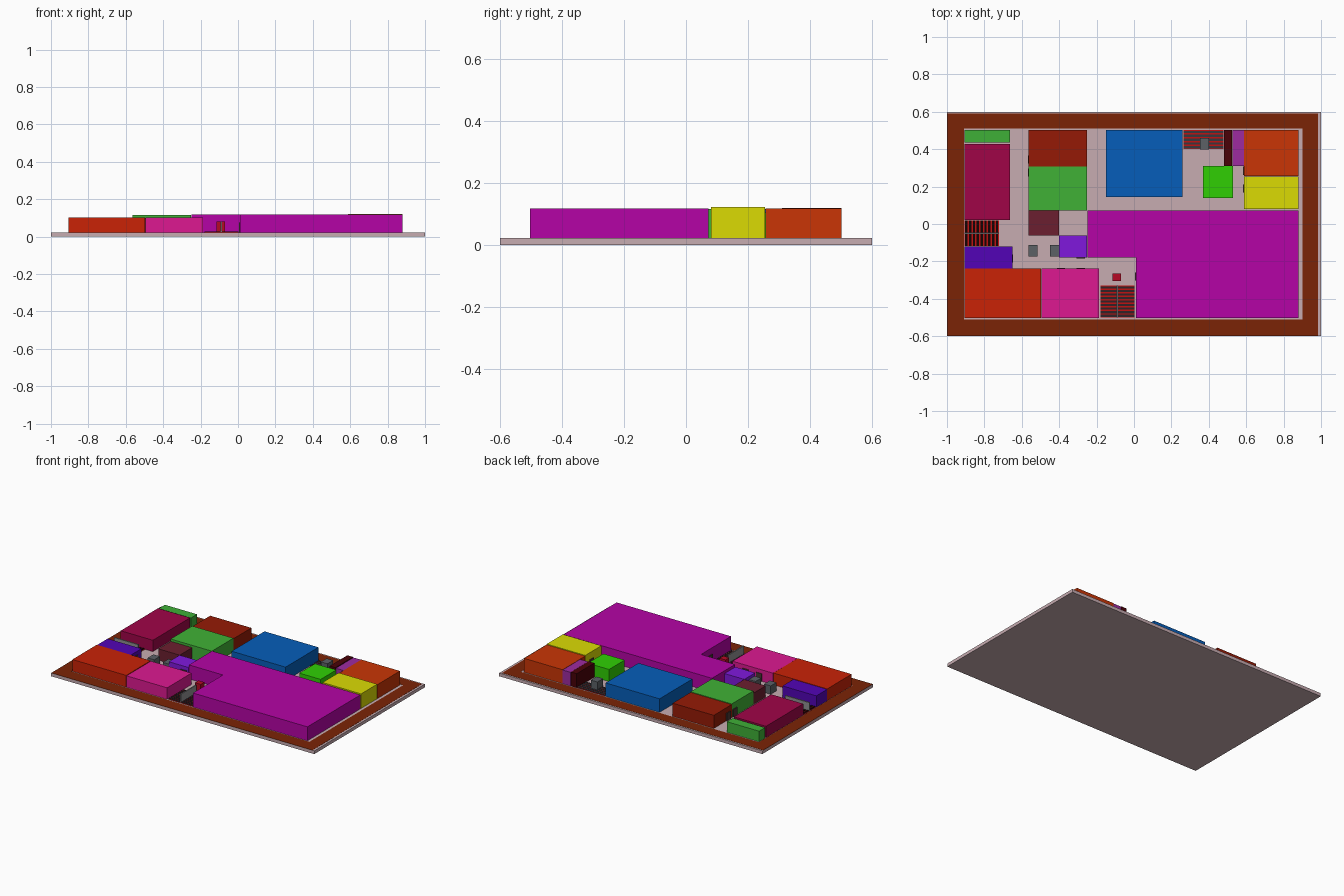
import bpy, bmesh

if "Cube" in bpy.data.objects:
    bpy.data.objects.remove(bpy.data.objects["Cube"])

FLOOR = 0.022
mats = {}


def material(hexcol):
    if hexcol not in mats:
        m = bpy.data.materials.new("colour_" + hexcol)
        rgb = [(int(hexcol[i:i + 2], 16) / 255) ** 2.2 for i in (0, 2, 4)]
        m.diffuse_color = (*rgb, 1)
        m.use_nodes = True
        m.node_tree.nodes["Principled BSDF"].inputs["Base Color"].default_value = m.diffuse_color
        mats[hexcol] = m
    return mats[hexcol]


def prism(name, outline, z0, z1, col):
    """Extrude a plan outline between two heights."""
    bm = bmesh.new()
    base = bm.faces.new([bm.verts.new((x, y, z0)) for x, y in outline])
    ext = bmesh.ops.extrude_face_region(bm, geom=[base])
    for v in ext["geom"]:
        if isinstance(v, bmesh.types.BMVert):
            v.co.z = z1
    bmesh.ops.recalc_face_normals(bm, faces=bm.faces)
    me = bpy.data.meshes.new(name)
    bm.to_mesh(me)
    bm.free()
    me.materials.append(material(col))
    ob = bpy.data.objects.new(name, me)
    bpy.context.collection.objects.link(ob)
    return ob


def box(name, x0, x1, y0, y1, z0, z1, col):
    return prism(name, [(x0, y0), (x1, y0), (x1, y1), (x0, y1)], z0, z1, col)


# Floor slab and flat brown walkway around it
box("floor_slab", -1, 1, -0.6, 0.6, 0, FLOOR, "C6ABB0")
for name, x0, x1, y0, y1 in [
        ("walkway_left", -1, -0.91, -0.6, 0.59),
        ("walkway_right", 0.9, 0.985, -0.6, 0.59),
        ("walkway_front", -0.91, 0.9, -0.6, -0.51),
        ("walkway_back", -0.91, 0.9, 0.51, 0.59)]:
    box(name, x0, x1, y0, y1, FLOOR, FLOOR + 0.001, "7A280E")

# Library, L-shaped
prism("library", [(0.01, -0.503), (0.88, -0.503), (0.88, 0.072), (-0.248, 0.072),
                  (-0.248, -0.178), (0.01, -0.178)], FLOOR, 0.118, "B30CA4")

# Rectangular rooms: x0, x1, y0, y1, top, colour
rooms = {
    "physics_lab": (-0.907, -0.663, 0.022, 0.427, 0.1, "9E0D49"),
    "storage_room": (-0.907, -0.663, 0.437, 0.502, 0.095, "41AE3A"),
    "back_classroom": (-0.563, -0.25, 0.307, 0.502, 0.112, "94200E"),
    "large_staff_room": (-0.563, -0.25, 0.073, 0.307, 0.116, "42B039"),
    "maroon_room": (-0.563, -0.4, -0.062, 0.073, 0.1, "6B2433"),
    "violet_room": (-0.4, -0.25, -0.18, -0.062, 0.1, "7F1FDB"),
    "auditorium": (-0.15, 0.26, 0.145, 0.502, 0.115, "0E5EB8"),
    "narrow_dark_room": (0.48, 0.523, 0.31, 0.502, 0.119, "4A0710"),
    "narrow_purple_room": (0.527, 0.587, 0.31, 0.502, 0.116, "9C2F9E"),
    "orange_room": (0.587, 0.88, 0.257, 0.502, 0.118, "C8380E"),
    "yellow_room": (0.587, 0.88, 0.08, 0.255, 0.122, "DADA0C"),
    "small_staff_room": (0.368, 0.53, 0.14, 0.31, 0.105, "33CE0C"),
    "indigo_room": (-0.907, -0.65, -0.238, -0.12, 0.1, "530CB4"),
    "front_classroom": (-0.907, -0.498, -0.503, -0.238, 0.103, "C8270F"),
    "computer_lab": (-0.495, -0.187, -0.503, -0.238, 0.101, "DC1F90"),
}
for name, (x0, x1, y0, y1, top, col) in rooms.items():
    box(name, x0, x1, y0, y1, FLOOR, top, col)

# Lift shafts and the red pillar
for i, (x, y) in enumerate([(-0.54, -0.143), (-0.425, -0.143), (0.377, 0.428)]):
    box(f"lift_shaft_{i}", x - 0.025, x + 0.025, y - 0.031, y + 0.031, FLOOR, 0.08, "5C6166")
box("red_pillar", -0.115, -0.07, -0.305, -0.265, FLOOR, 0.08, "B5122A")


# Staircases: red landing with dark low treads and a dividing wall
def stairs(name, x0, x1, y0, y1, count, along_x, tread_col, divider=True):
    z = FLOOR + 0.003
    box(name + "_landing", x0, x1, y0, y1, FLOOR, z, "C01818")
    a, b = (x0, x1) if along_x else (y0, y1)
    step = (b - a) / count
    for i in range(count):
        lo, hi = a + (i + 0.2) * step, a + (i + 0.8) * step
        span = (lo, hi, y0, y1) if along_x else (x0, x1, lo, hi)
        box(f"{name}_tread_{i}", *span, z, z + 0.003, tread_col)
    if divider:
        if along_x:
            m = (y0 + y1) / 2
            box(name + "_divider", x0, x1, m - 0.004, m + 0.004, z, 0.082, "8E8E90")
        else:
            m = (x0 + x1) / 2
            box(name + "_divider", m - 0.004, m + 0.004, y0, y1, z, 0.082, "8E8E90")


stairs("left_stairs", -0.907, -0.722, -0.117, 0.02, 9, True, "1A0A0A")
stairs("front_stairs", -0.18, 0.003, -0.5, -0.33, 9, False, "33272C")
stairs("back_stairs", 0.265, 0.478, 0.4, 0.502, 5, False, "3A3A40", False)

# Thin doors on corridor walls: wall position, centre along wall, wall axis
doors = [(-0.565, 0.345, "x"), (-0.565, 0.275, "x"), (-0.649, -0.185, "x"),
         (0.008, -0.28, "x"), (0.585, 0.285, "x"), (0.585, 0.19, "x"),
         (-0.182, -0.285, "y"), (-0.237, -0.39, "y"), (-0.237, -0.285, "y")]
for i, (wall, c, axis) in enumerate(doors):
    span = (wall - 0.003, wall + 0.003, c - 0.022, c + 0.022)
    if axis == "y":
        span = span[2:] + span[:2]
    box(f"door_{i}", *span, FLOOR, 0.075, "4A3A38")
